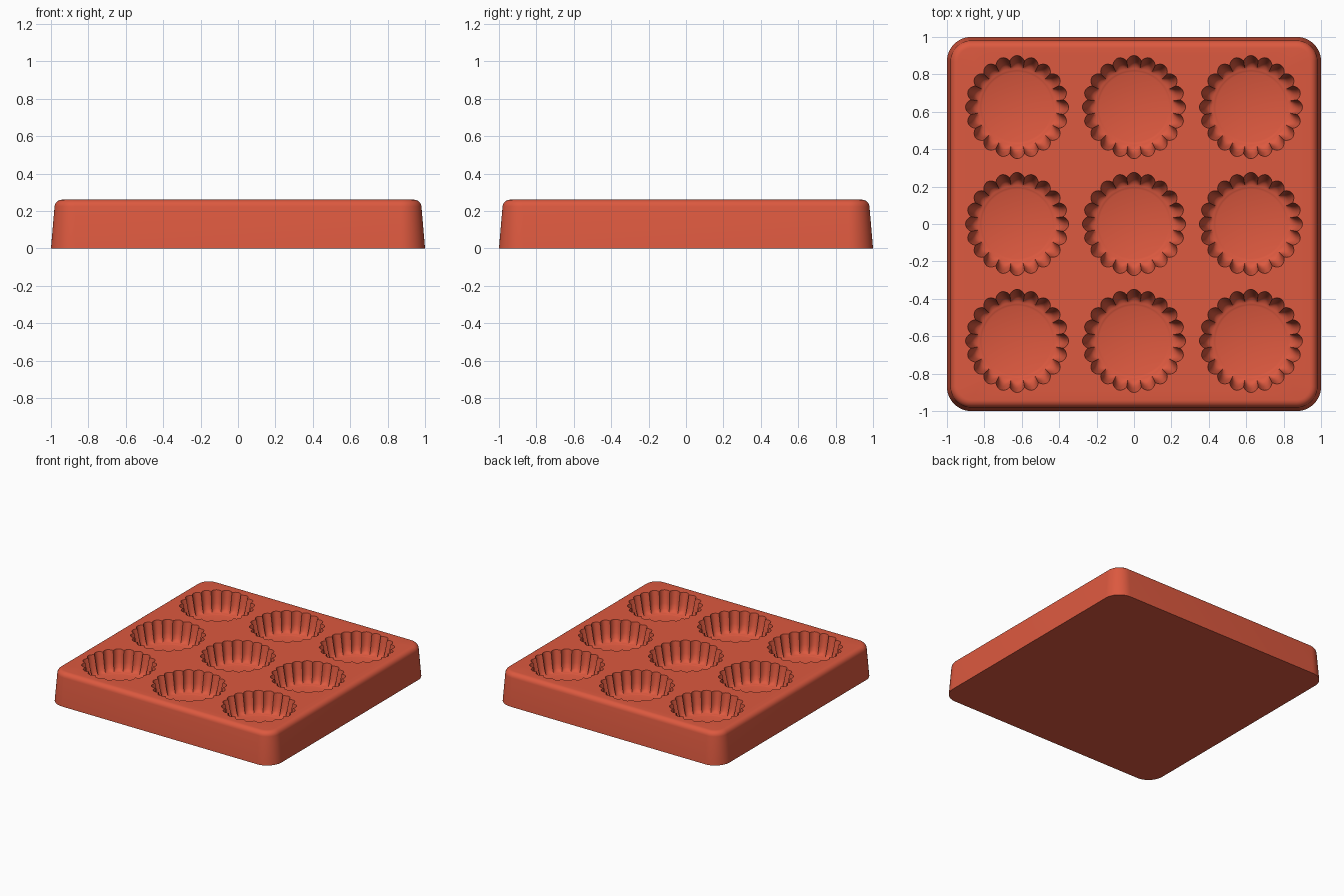
import bpy
import bmesh
from math import sin, cos, pi, radians

HEIGHT, DEPTH = 0.26, 0.165
PITCH, FLUTES, STEPS = 0.625, 20, 8

if "Cube" in bpy.data.objects:
    bpy.data.objects.remove(bpy.data.objects["Cube"])

terracotta = bpy.data.materials.new("terracotta silicone")
terracotta.use_nodes = True
colour = (0.72, 0.1, 0.05, 1)
terracotta.diffuse_color = colour
terracotta.node_tree.nodes["Principled BSDF"].inputs["Base Color"].default_value = colour

bm = bmesh.new()


def rounded_square(half, radius, z, segments=12):
    """Ring of vertices around a square with round corners."""
    ring = []
    for corner in range(4):
        mid = pi / 4 + corner * pi / 2
        sx, sy = (1 if cos(mid) > 0 else -1), (1 if sin(mid) > 0 else -1)
        for i in range(segments + 1):
            a = corner * pi / 2 + i / segments * pi / 2
            ring.append(bm.verts.new((sx * (half - radius) + radius * cos(a),
                                      sy * (half - radius) + radius * sin(a), z)))
    return ring


def fluted_circle(cx, cy, radius, flute, z):
    """Ring of outward scallops; a plain circle when flute is zero."""
    count = FLUTES * STEPS
    ring = []
    for i in range(count):
        a = 2 * pi * i / count
        r = radius + flute * abs(cos(a * FLUTES / 2)) ** 0.8
        ring.append(bm.verts.new((cx + r * cos(a), cy + r * sin(a), z)))
    return ring


def bridge(lower, upper):
    n = len(lower)
    for i in range(n):
        j = (i + 1) % n
        bm.faces.new((lower[i], lower[j], upper[j], upper[i]))


def loop_edges(ring):
    return [bm.edges.get((ring[i - 1], ring[i])) for i in range(len(ring))]


# Tapered outer wall with a rounded top edge
rings = [rounded_square(1.0, 0.13, 0)]
fillet = 0.04
for k in range(7):
    a = radians(5 + 85 * k / 6)
    half = 0.981 - fillet * (1 - cos(a))
    rings.append(rounded_square(half, half - 0.87, HEIGHT - fillet * (1 - sin(a))))
for lower, upper in zip(rings, rings[1:]):
    bridge(lower, upper)
bm.faces.new(rings[0][::-1])
rim_edges = loop_edges(rings[-1])

# Fluted cavities: (radius, flute depth, fraction of depth)
profile = [(0.25, 0.026, 0), (0.24, 0.026, 0.3), (0.23, 0.025, 0.6),
           (0.221, 0.02, 0.82), (0.214, 0.012, 0.92), (0.207, 0, 0.96),
           (0.2, 0, 0.965), (0.194, 0, 0.98), (0.185, 0, 1)]
for cx in (-PITCH, 0, PITCH):
    for cy in (-PITCH, 0, PITCH):
        cavity = [fluted_circle(cx, cy, r, f, HEIGHT - DEPTH * d) for r, f, d in profile]
        for upper, lower in zip(cavity, cavity[1:]):
            bridge(upper, lower)
        bm.faces.new(cavity[-1])
        rim_edges += loop_edges(cavity[0])

# Flat top deck around the cavities
bmesh.ops.triangle_fill(bm, edges=rim_edges, use_beauty=True, normal=(0, 0, 1))
bmesh.ops.recalc_face_normals(bm, faces=bm.faces[:])

mesh = bpy.data.meshes.new("baking_mould")
bm.to_mesh(mesh)
bm.free()
mesh.materials.append(terracotta)
mould = bpy.data.objects.new("baking_mould", mesh)
bpy.context.collection.objects.link(mould)

bpy.context.view_layer.objects.active = mould
mould.select_set(True)
bpy.ops.object.shade_smooth_by_angle(angle=radians(35))
